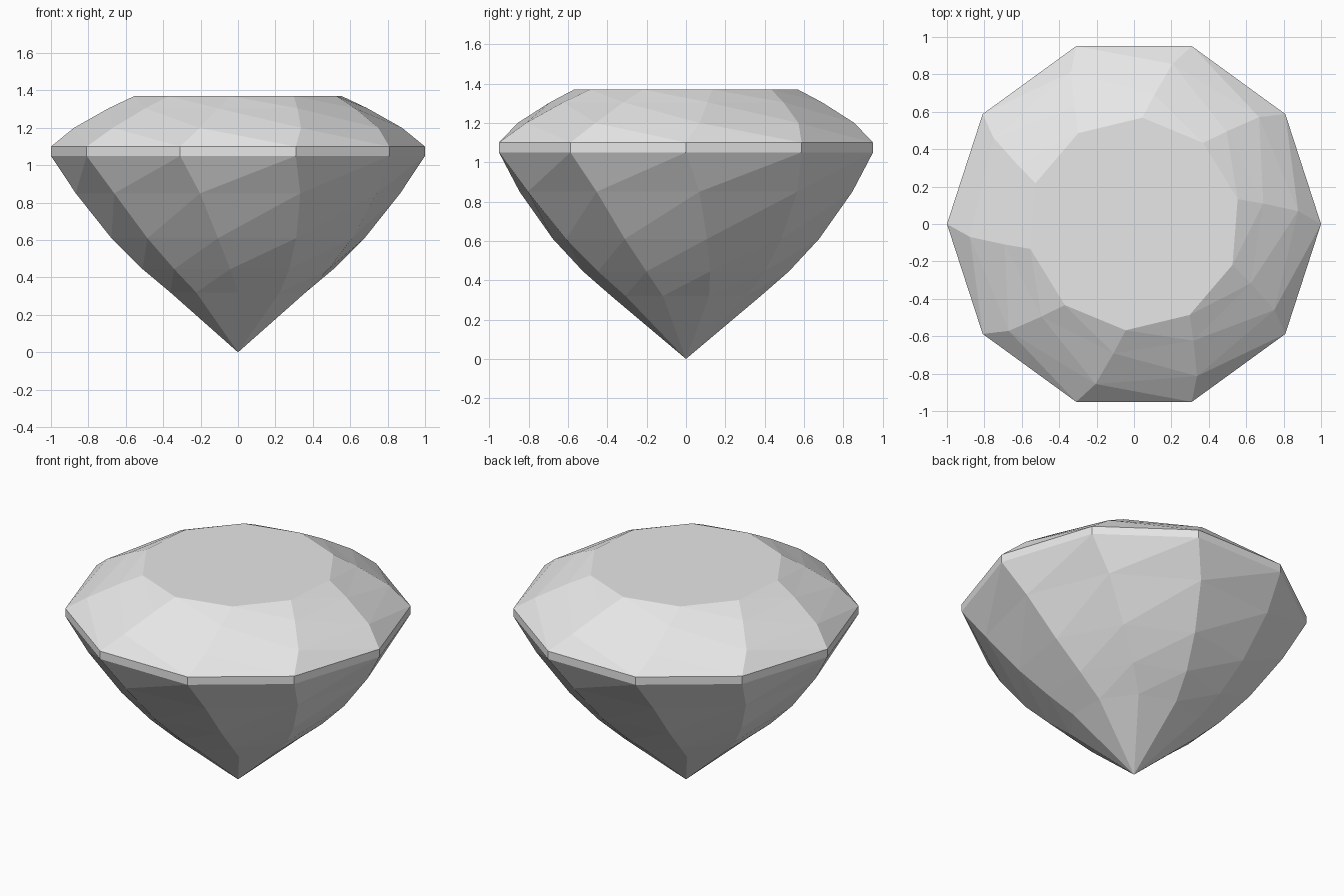
import bpy
import bmesh
from math import cos, sin, radians

cube = bpy.data.objects.get("Cube")
if cube:
    bpy.data.objects.remove(cube, do_unlink=True)

SIDES = 10
TWIST = 4.5  # degrees each facet row turns away from the girdle

# (radius, height) of the facet rows, from the girdle outwards
CROWN = [(1.0, 1.10), (0.88, 1.20), (0.70, 1.305), (0.57, 1.37)]
PAVILION = [(1.0, 1.05), (0.87, 0.85), (0.685, 0.61), (0.525, 0.445), (0.38, 0.32)]

stone = bpy.data.materials.new("pale grey stone")
stone.use_nodes = True
stone.diffuse_color = (0.8, 0.8, 0.8, 1)
stone.node_tree.nodes["Principled BSDF"].inputs["Base Color"].default_value = (0.8, 0.8, 0.8, 1)

bm = bmesh.new()


def ring(radius, z, turn):
    angles = [radians(360 / SIDES * i + turn) for i in range(SIDES)]
    return [bm.verts.new((radius * cos(a), radius * sin(a), z)) for a in angles]


def twisted_rows(profile):
    """Stack turning rings and join them with triangular facets."""
    rings = [ring(r, z, TWIST * k) for k, (r, z) in enumerate(profile)]
    for a, b in zip(rings, rings[1:]):
        for i in range(SIDES):
            j = (i + 1) % SIDES
            bm.faces.new((a[i], a[j], b[i]))
            bm.faces.new((a[j], b[j], b[i]))
    return rings


# Crown with its flat table
crown = twisted_rows(CROWN)
bm.faces.new(crown[-1])

# Pavilion closing to a point
pavilion = twisted_rows(PAVILION)
tip = bm.verts.new((0, 0, 0))
for i in range(SIDES):
    bm.faces.new((pavilion[-1][i], pavilion[-1][(i + 1) % SIDES], tip))

# Girdle band
for i in range(SIDES):
    j = (i + 1) % SIDES
    bm.faces.new((pavilion[0][i], pavilion[0][j], crown[0][j], crown[0][i]))

bmesh.ops.recalc_face_normals(bm, faces=bm.faces[:])
mesh = bpy.data.meshes.new("cut_gem")
bm.to_mesh(mesh)
bm.free()
mesh.materials.append(stone)
gem = bpy.data.objects.new("cut_gem", mesh)
bpy.context.collection.objects.link(gem)
